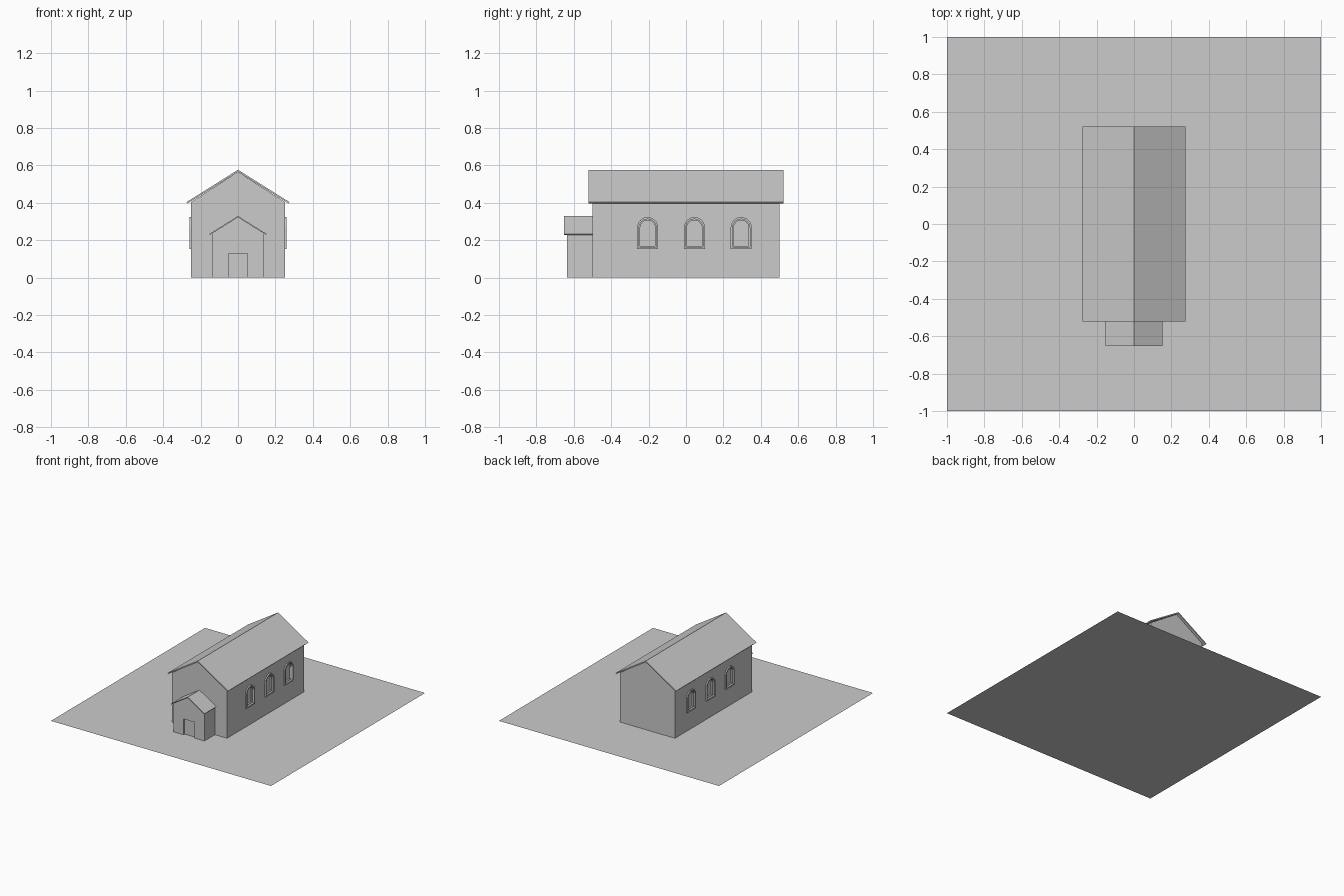
import bpy, bmesh, math

if "Cube" in bpy.data.objects:
    bpy.data.objects.remove(bpy.data.objects["Cube"])


def finish(name, bm):
    bmesh.ops.recalc_face_normals(bm, faces=bm.faces)
    me = bpy.data.meshes.new(name)
    bm.to_mesh(me)
    bm.free()
    ob = bpy.data.objects.new(name, me)
    bpy.context.collection.objects.link(ob)
    return ob


def along_y(name, profile, y0, y1):
    """Extrude an (x, z) profile from y0 to y1."""
    bm = bmesh.new()
    f = bm.faces.new([bm.verts.new((x, y0, z)) for x, z in profile])
    new = bmesh.ops.extrude_face_region(bm, geom=[f])["geom"]
    bmesh.ops.translate(bm, vec=(0, y1 - y0, 0),
                        verts=[v for v in new if isinstance(v, bmesh.types.BMVert)])
    return finish(name, bm)


def house(name, w, eave, peak, y0, y1):
    return along_y(name, [(-w, 0), (w, 0), (w, eave), (0, peak), (-w, eave)], y0, y1)


def roof(name, w, eave, peak, t, y0, y1):
    wi, ei = w - t * 0.5, eave - t * 0.6
    return along_y(name, [(-w, eave), (0, peak), (w, eave),
                          (wi, ei), (0, peak - t), (-wi, ei)], y0, y1)


def arch(y, w, bottom, top, n=12):
    """Round-headed window outline in (y, z)."""
    pts = [(y - w, bottom), (y + w, bottom)]
    for i in range(n + 1):
        a = math.pi * i / n
        pts.append((y + w * math.cos(a), top - w + w * math.sin(a)))
    return pts


def loops(bm, outline, x0, x1):
    return [[bm.verts.new((x, y, z)) for y, z in outline] for x in (x0, x1)]


def bridge(bm, a, b):
    for i in range(len(a)):
        j = (i + 1) % len(a)
        bm.faces.new((a[i], a[j], b[j], b[i]))


def mirrored(ob):
    ob.modifiers.new("mirror", "MIRROR").use_axis[0] = True
    return ob


def rings(name, outer, inner, x0, x1):
    """Arched frames for every window, on both side walls."""
    bm = bmesh.new()
    for y in WINDOWS:
        o0, o1 = loops(bm, arch(y, *outer), x0, x1)
        i0, i1 = loops(bm, arch(y, *inner), x0, x1)
        for a, b in ((o0, o1), (o1, i1), (i1, i0), (i0, o0)):
            bridge(bm, a, b)
    return mirrored(finish(name, bm))


def cut(target, cutter):
    m = target.modifiers.new("recess", "BOOLEAN")
    m.operation, m.solver, m.object = "DIFFERENCE", "EXACT", cutter
    cutter.hide_render = True
    cutter.display_type = "WIRE"


WINDOWS = (-0.205, 0.045, 0.295)

# Ground
bm = bmesh.new()
bmesh.ops.create_grid(bm, x_segments=1, y_segments=1, size=1)
finish("ground", bm)

# Main hall and its roof
hall = house("hall", 0.25, 0.405, 0.566, -0.5, 0.5)
roof("hall_roof", 0.275, 0.404, 0.577, 0.011, -0.522, 0.522)

# Entrance porch and its roof
porch = house("porch", 0.14, 0.236, 0.322, -0.635, -0.49)
roof("porch_roof", 0.153, 0.234, 0.33, 0.008, -0.652, -0.49)

# Door recess
door = along_y("door_cutter", [(-0.05, -0.02), (0.05, -0.02), (0.05, 0.13), (-0.05, 0.13)],
               -0.7, -0.62)
cut(porch, door)

# Window recesses
bm = bmesh.new()
for y in WINDOWS:
    a, b = loops(bm, arch(y, 0.046, 0.164, 0.313), 0.232, 0.28)
    bridge(bm, a, b)
    bm.faces.new(a)
    bm.faces.new(b)
cut(hall, mirrored(finish("window_cutter", bm)))

# Window surrounds and inner frames
rings("window_surround", (0.056, 0.153, 0.324), (0.046, 0.164, 0.313), 0.245, 0.26)
rings("window_frame", (0.0465, 0.1635, 0.3135), (0.040, 0.17, 0.307), 0.23, 0.245)
